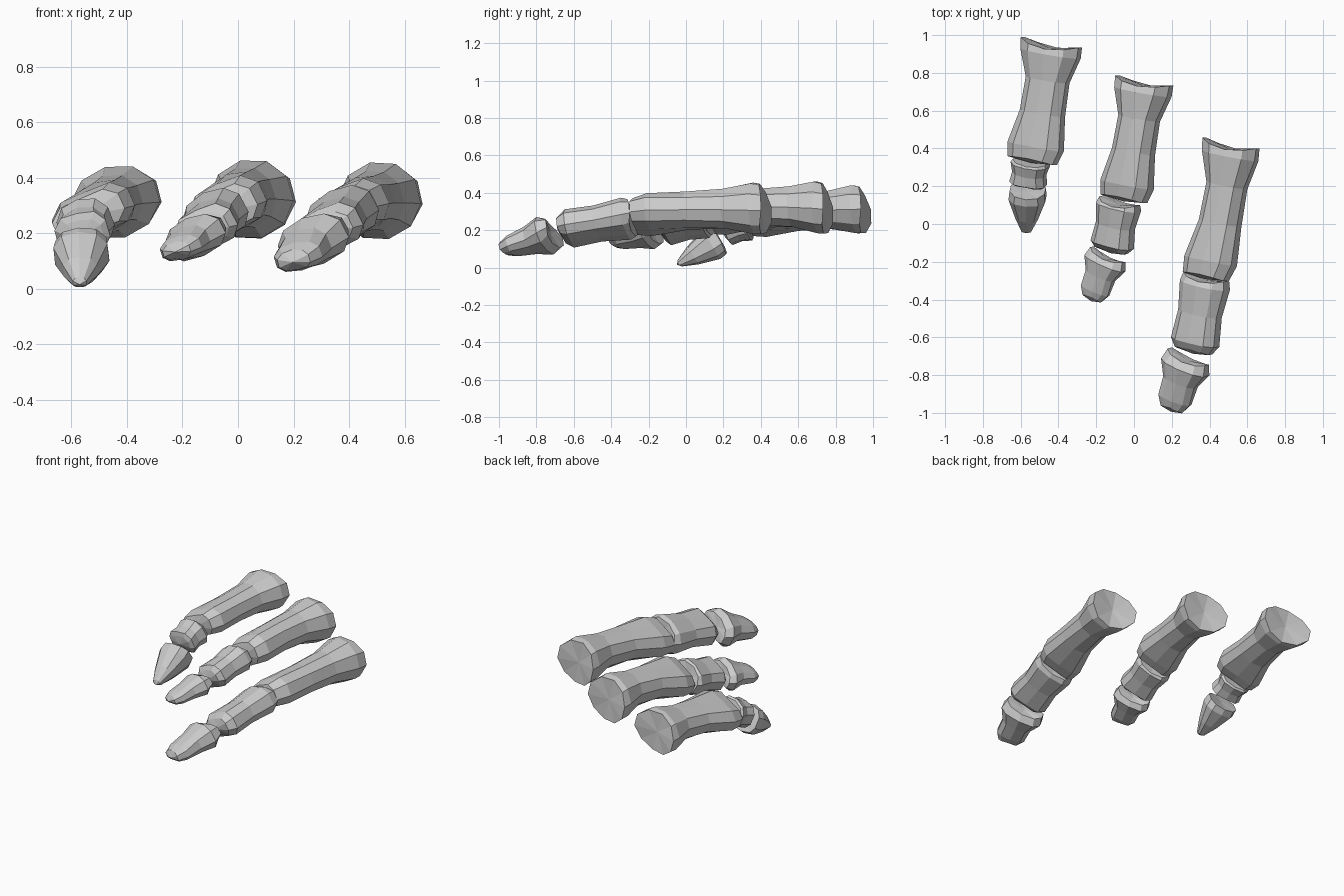
import bpy, bmesh, math
from mathutils import Vector

if "Cube" in bpy.data.objects:
    bpy.data.objects.remove(bpy.data.objects["Cube"])

SIDES = 10

# Lengthwise profiles: (position along bone, width factor, height factor)
LONG = [(0, 1, .97), (.1, .98, 1), (.32, .70, .78), (.6, .73, .70), (.88, .93, .70), (1, .82, .58)]
MIDDLE = [(0, .92, .86), (.12, 1, 1), (.5, .87, .86), (.88, .97, .90), (1, .76, .62)]
CLAW = [(0, .9, .66), (.2, 1, 1), (.48, .70, .78), (.82, .68, .58), (1, .46, .42)]
CONE = [(0, .95, .94), (.2, 1, 1), (.65, .62, .62), (1, .25, .24)]


def boxy(x, p):
    return math.copysign(abs(x) ** p, x)


def bone(name, profile, start, end, width, height, roll, bow=(0, 0), hollow=.03, tip=.015, groove=0.0, box=(.75, .75)):
    """Loft a faceted bone between two points, rolled about its own axis."""
    start, end = Vector(start), Vector(end)
    d = (end - start).normalized()
    side = Vector((0, 0, 1)).cross(d).normalized()
    up = d.cross(side)
    bm = bmesh.new()
    rings = []
    last = len(profile) - 1
    for i, (t, w, h) in enumerate(profile):
        arch = 4 * t * (1 - t)
        c = start.lerp(end, t) + Vector((bow[0], 0, bow[1])) * arch
        r = math.radians(roll[0] + (roll[1] - roll[0]) * t)
        s = side * math.cos(r) + up * math.sin(r)
        u = up * math.cos(r) - side * math.sin(r)
        square = box[0] + (box[1] - box[0]) * t
        ring = []
        for k in range(SIDES):
            a = math.tau * k / SIDES + math.pi / 2
            ca, sa = math.cos(a), math.sin(a)
            # underside squarer than the top
            p = square if sa < 0 else (1 + square) / 2
            hx, v = boxy(ca, p), boxy(sa, p)
            if abs(ca) < .01:
                hx = 0
            # shallow groove between the end knuckles
            if i >= last - 1 and abs(sa) > .99:
                v *= 1 - groove
            # rim of the joint sweeps back at top and bottom
            shift = hollow * sa * sa if i == 0 else 0
            if i == last:
                shift = -tip * sa * sa
            ring.append(bm.verts.new(c + s * (hx * w * width) + u * (v * h * height) + d * shift))
        rings.append(ring)
    for r0, r1 in zip(rings, rings[1:]):
        for k in range(SIDES):
            n = (k + 1) % SIDES
            bm.faces.new((r0[k], r0[n], r1[n], r1[k]))
    # dished near end, domed far end
    near = bm.verts.new(start + d * hollow)
    far = bm.verts.new(end + d * tip)
    for k in range(SIDES):
        n = (k + 1) % SIDES
        bm.faces.new((near, rings[0][n], rings[0][k]))
        bm.faces.new((far, rings[-1][k], rings[-1][n]))
    bmesh.ops.recalc_face_normals(bm, faces=bm.faces)
    mesh = bpy.data.meshes.new(name)
    bm.to_mesh(mesh)
    bm.free()
    ob = bpy.data.objects.new(name, mesh)
    bpy.context.collection.objects.link(ob)
    return ob


# Long foot bones
RB = (1, .75)
bone("left_long_bone", LONG, (-.437, .965, .312), (-.54, .335, .265), .168, .132, (14, 24), (.014, .012), .035, .012, .15, RB)
bone("middle_long_bone", LONG, (.055, .762, .318), (-.055, .132, .28), .158, .144, (14, 26), (.008, .024), .03, .012, .1, RB)
bone("right_long_bone", LONG, (.514, .432, .315), (.378, -.28, .274), .156, .142, (12, 26), (.024, .016), .035, .012, .1, RB)

# Middle toe bones
bone("left_toe_bone", MIDDLE, (-.548, .335, .242), (-.563, .2, .195), .103, .094, (18, 12), tip=.008, hollow=.01, groove=.1)
bone("middle_toe_bone", MIDDLE, (-.077, .125, .27), (-.122, -.14, .208), .122, .094, (26, 24), hollow=.025, groove=.1)
bone("right_toe_bone", MIDDLE, (.382, -.275, .272), (.314, -.672, .203), .137, .099, (26, 24), hollow=.025, groove=.1)

# Toe tips
bone("left_toe_tip", CONE, (-.563, .182, .152), (-.57, -.04, .02), .102, .092, (6, 0), hollow=.012, tip=.01)
bone("middle_toe_tip", CLAW, (-.138, -.16, .198), (-.222, -.395, .136), .12, .075, (25, 12), hollow=.025)
bone("right_toe_tip", CLAW, (.287, -.70, .19), (.2, -.98, .1), .137, .092, (25, 10), hollow=.025)
